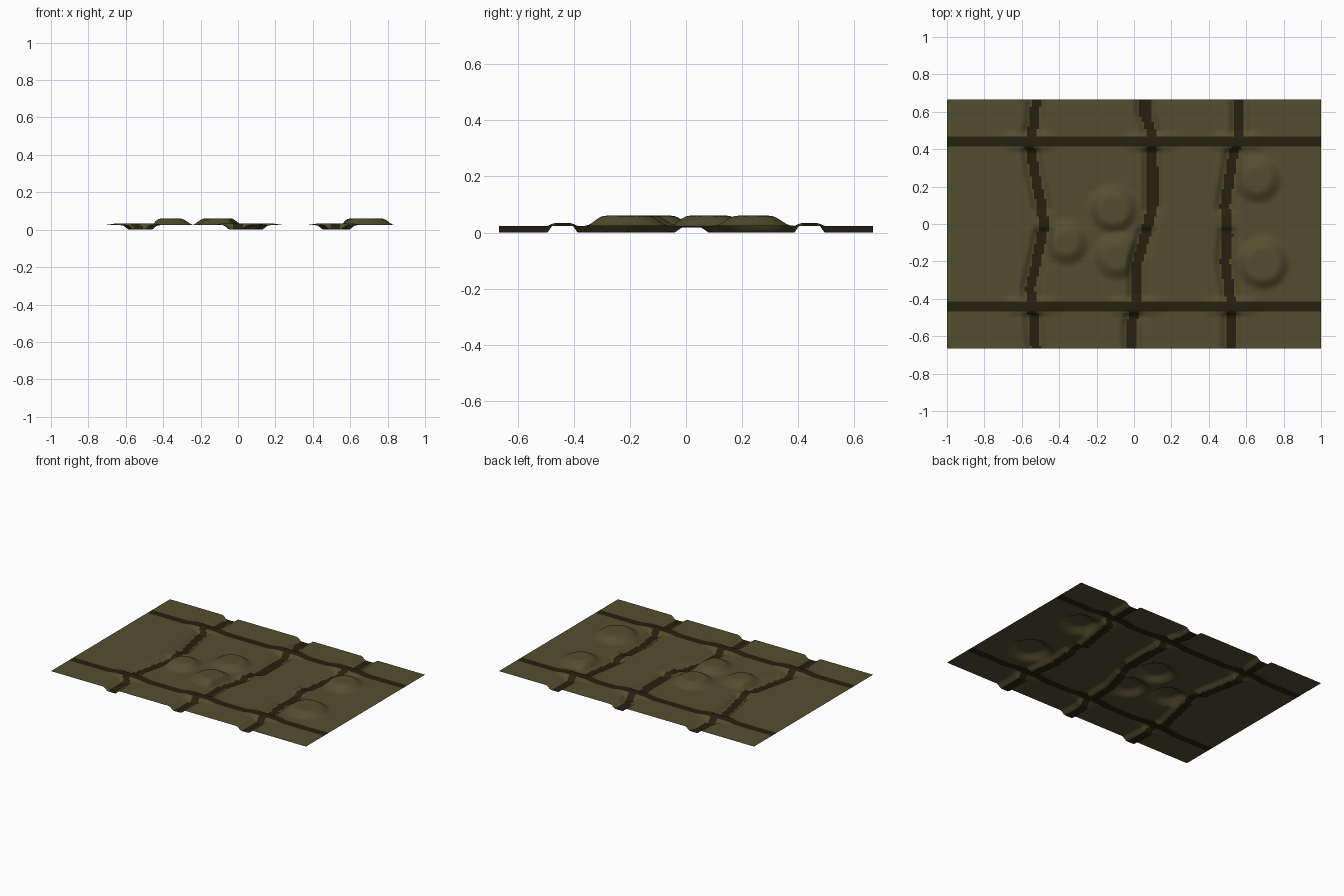
import bpy
import bmesh
from math import hypot

cube = bpy.data.objects.get("Cube")
if cube:
    bpy.data.objects.remove(cube, do_unlink=True)

GROUND, SUMMIT, BRIDGE = 0.026, 0.062, 0.036
ROADS = (-0.44, 0.44)
HALF_WIDTH = 0.0267

# River centre lines as (y, x)
RIVERS = (
    ((-0.67, -0.525), (-0.48, -0.54), (-0.34, -0.555), (-0.13, -0.505), (0, -0.48),
     (0.13, -0.50), (0.27, -0.53), (0.44, -0.56), (0.55, -0.53), (0.67, -0.525)),
    ((-0.67, -0.01), (-0.54, -0.015), (-0.42, 0.015), (-0.2, 0.02), (-0.06, 0.06),
     (0.1, 0.10), (0.3, 0.10), (0.5, 0.09), (0.58, 0.06), (0.67, 0.06)),
    ((-0.67, 0.52), (-0.45, 0.52), (-0.35, 0.51), (-0.2, 0.485), (-0.06, 0.50),
     (0.1, 0.485), (0.24, 0.51), (0.37, 0.53), (0.48, 0.565), (0.67, 0.565)),
)

# Hills as (x, y, flat top radius, foot radius)
HILLS = (
    (0.66, 0.24, 0.06, 0.14), (0.69, -0.21, 0.08, 0.15), (-0.11, 0.08, 0.07, 0.14),
    (-0.36, -0.10, 0.05, 0.13), (-0.09, -0.17, 0.06, 0.14),
)


def fade(d, inner, outer):
    """1 inside the inner distance, easing to 0 at the outer distance."""
    t = min(1, max(0, (outer - d) / (outer - inner)))
    return t * t * (3 - 2 * t)


def river_x(path, y):
    for (y0, x0), (y1, x1) in zip(path, path[1:]):
        if y <= y1:
            return x0 + (x1 - x0) * (y - y0) / (y1 - y0)
    return path[-1][1]


def height(x, y):
    hill = max(fade(hypot(x - hx, y - hy), a, b) for hx, hy, a, b in HILLS)
    z = GROUND + (SUMMIT - GROUND) * hill
    # River beds, shallow at the ford in the middle
    bed = 0.002 + 0.018 * fade(abs(y - 0.02), 0.035, 0.06)
    for path in RIVERS:
        cut = fade(abs(x - river_x(path, y)), HALF_WIDTH, 0.065)
        z += (bed - z) * cut
    # Raised crossings where the roads meet the rivers
    for road in ROADS:
        for path in RIVERS:
            ramp = fade(abs(x - river_x(path, road)), 0.075, 0.17)
            z += (BRIDGE - z) * ramp * fade(abs(y - road), 0.028, 0.055)
    return z


def is_track(x, y):
    on_road = any(abs(y - r) < HALF_WIDTH for r in ROADS)
    return on_road or any(abs(x - river_x(p, y)) < HALF_WIDTH for p in RIVERS)


def make_material(name, colour):
    mat = bpy.data.materials.new(name)
    mat.use_nodes = True
    mat.diffuse_color = colour
    shader = next(n for n in mat.node_tree.nodes if n.type == "BSDF_PRINCIPLED")
    shader.inputs["Base Color"].default_value = colour
    shader.inputs["Roughness"].default_value = 0.9
    return mat


# Ground sheet
bm = bmesh.new()
bmesh.ops.create_grid(bm, x_segments=150, y_segments=100, size=1)
for v in bm.verts:
    v.co.y *= 2 / 3
    v.co.z = height(v.co.x, v.co.y)
lowest = min(v.co.z for v in bm.verts)
for v in bm.verts:
    v.co.z -= lowest
# Dark roads and river beds, olive ground elsewhere
for f in bm.faces:
    c = f.calc_center_median()
    f.material_index = int(is_track(c.x, c.y))
    f.smooth = True

mesh = bpy.data.meshes.new("terrain")
bm.to_mesh(mesh)
bm.free()
mesh.materials.append(make_material("olive ground", (0.088, 0.078, 0.029, 1)))
mesh.materials.append(make_material("dark earth", (0.018, 0.0155, 0.005, 1)))
terrain = bpy.data.objects.new("terrain", mesh)
bpy.context.collection.objects.link(terrain)
